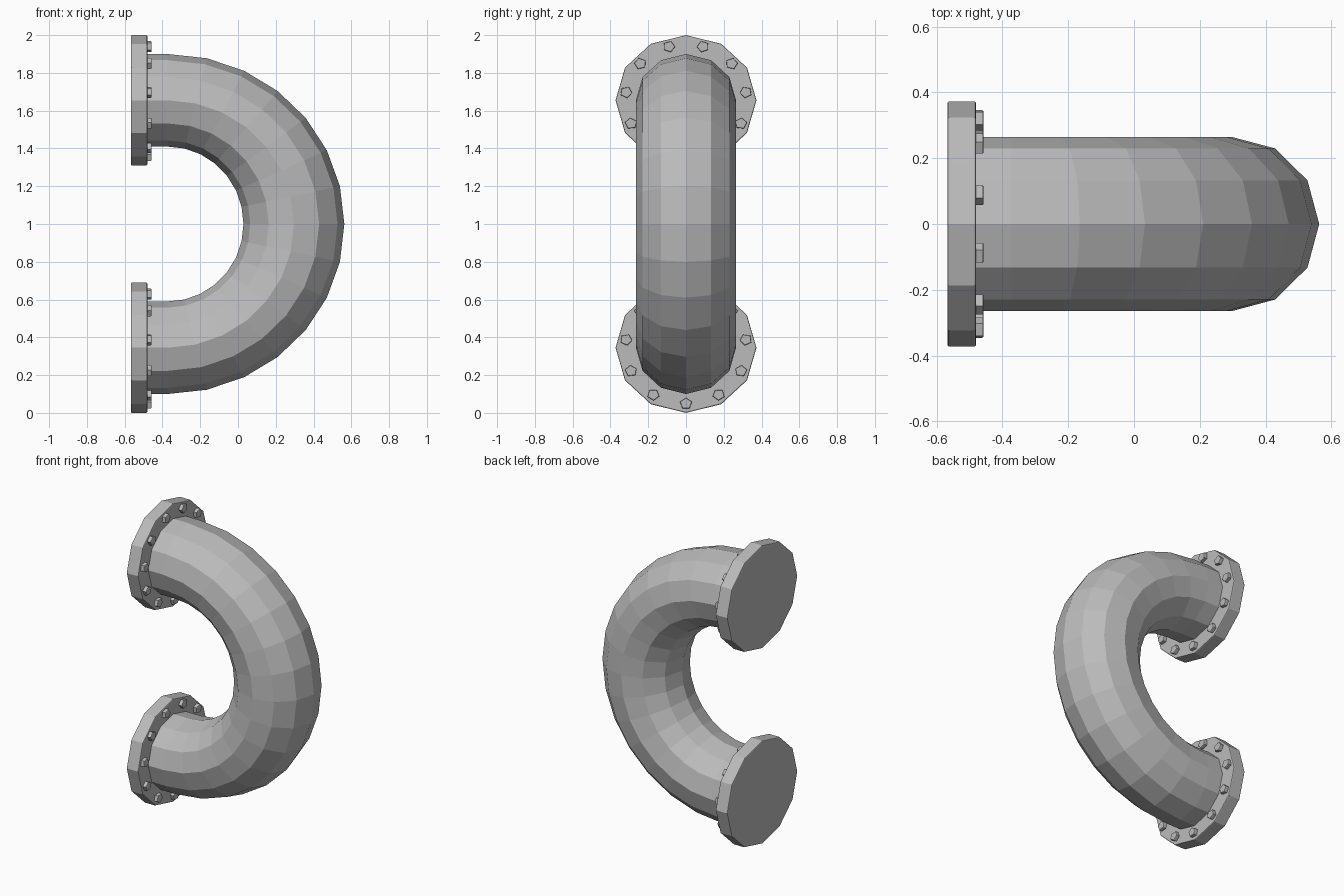
import bpy, bmesh
from math import sin, cos, pi

cube = bpy.data.objects.get("Cube")
if cube:
    bpy.data.objects.remove(cube, do_unlink=True)

# Single painted-metal colour
metal = bpy.data.materials.new("grey_metal")
metal.use_nodes = True
grey = (0.5, 0.5, 0.5, 1)
metal.diffuse_color = grey
metal.node_tree.nodes["Principled BSDF"].inputs["Base Color"].default_value = grey

SQUASH = 0.925            # sections are slightly flattened in height
BEND_X = -0.373           # where the straight collar meets the bend
FLANGE_X = (-0.567, -0.48)
CENTRES = {"lower": 0.345, "upper": 1.655}


def loft(name, rings, bevel=0):
    """Skin a list of rings of points and cap both ends."""
    bm = bmesh.new()
    loops = [[bm.verts.new(p) for p in ring] for ring in rings]
    n = len(loops[0])
    for a, b in zip(loops, loops[1:]):
        for i in range(n):
            j = (i + 1) % n
            bm.faces.new((a[i], a[j], b[j], b[i]))
    bm.faces.new(loops[0])
    bm.faces.new(loops[-1])
    bmesh.ops.recalc_face_normals(bm, faces=bm.faces)
    mesh = bpy.data.meshes.new(name)
    bm.to_mesh(mesh)
    bm.free()
    mesh.materials.append(metal)
    obj = bpy.data.objects.new(name, mesh)
    bpy.context.collection.objects.link(obj)
    if bevel:
        mod = obj.modifiers.new("rim_bevel", "BEVEL")
        mod.width = bevel
        mod.segments = 2
        mod.limit_method = "ANGLE"
        mod.angle_limit = 1.4
    return obj


def disc_ring(x, y, z, radius, sides, turn=0):
    """Flattened polygon facing along x."""
    angles = [turn + 2 * pi * i / sides for i in range(sides)]
    return [(x, y + radius * sin(a), z + SQUASH * radius * cos(a)) for a in angles]


def bend_ring(t, x):
    """Pipe section at bend angle t, measured from the upper end."""
    ring = []
    for i in range(12):
        a = pi * i / 6
        ring.append((x + (0.669 + 0.267 * cos(a)) * sin(t),
                     0.265 * sin(a),
                     1 + (0.655 + 0.245 * cos(a)) * cos(t)))
    return ring


# U-bend pipe with a short straight collar at each end
STEPS = 14
rings = [bend_ring(0, -0.49)]
rings += [bend_ring(pi * k / STEPS, BEND_X) for k in range(STEPS + 1)]
rings.append(bend_ring(pi, -0.49))
loft("bent_pipe", rings)

# Flanges with a circle of bolts on the pipe side
for side, zc in CENTRES.items():
    loft(side + "_flange", [disc_ring(x, 0, zc, 0.373, 12) for x in FLANGE_X], 0.006)
    for k in range(11):
        a = pi + 2 * pi * k / 11
        y, z = 0.32 * sin(a), zc + 0.296 * cos(a)
        loft(f"{side}_bolt_{k + 1}",
             [disc_ring(x, y, z, 0.033, 5, a + pi) for x in (-0.485, -0.457)], 0.005)
